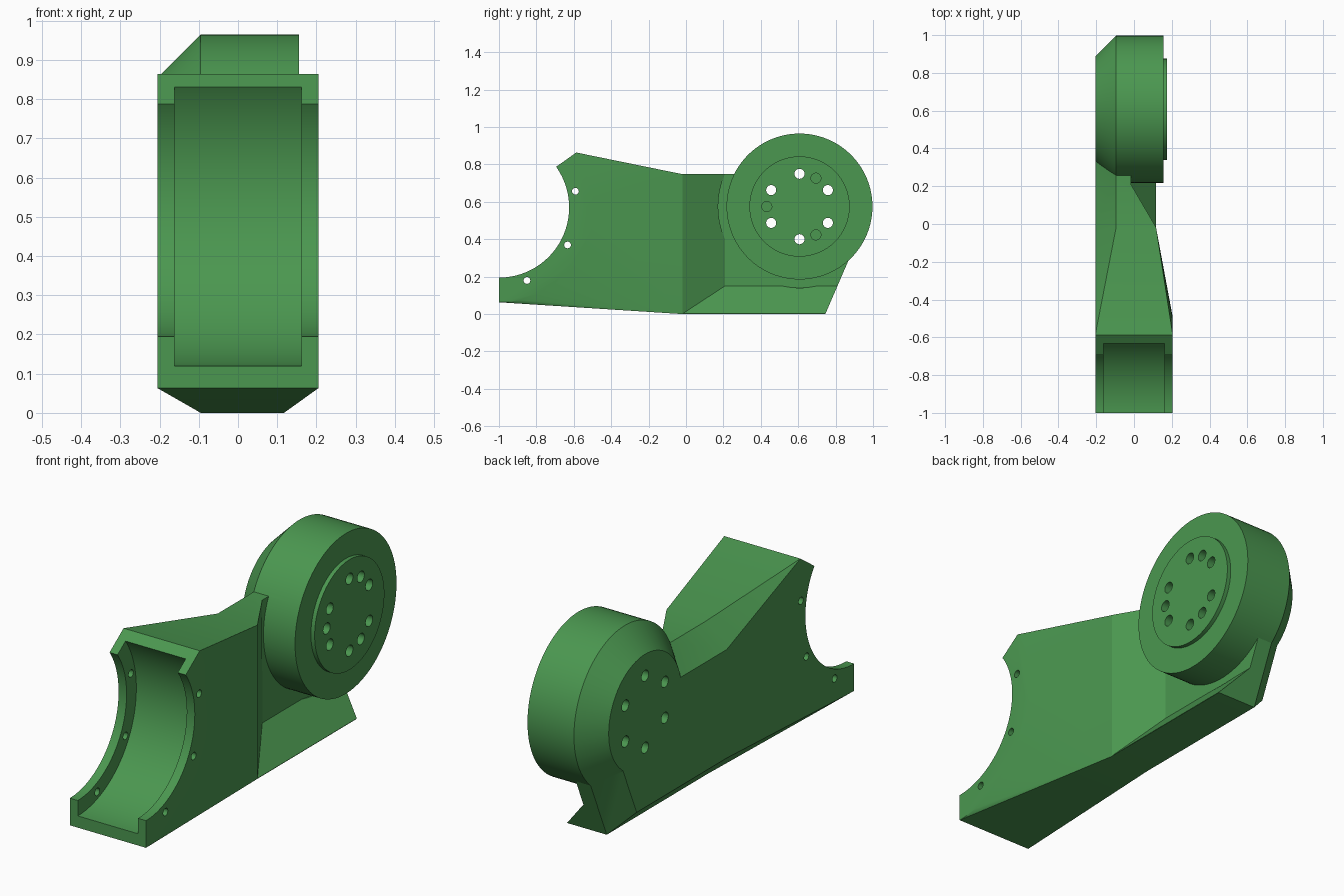
import bpy, bmesh, math
from math import sin, cos, radians, pi

if "Cube" in bpy.data.objects:
    bpy.data.objects.remove(bpy.data.objects["Cube"])

HUB = (0.607, 0.575)      # disc axis in (y, z)
CRADLE = (-1.0, 0.57)     # cradle axis in (y, z)

mat = bpy.data.materials.new("green")
mat.diffuse_color = (0.07, 0.31, 0.08, 1)
mat.use_nodes = True
mat.node_tree.nodes["Principled BSDF"].inputs["Base Color"].default_value = mat.diffuse_color


def hull(name, pts):
    """Convex solid around a set of points."""
    bm = bmesh.new()
    for p in pts:
        bm.verts.new(p)
    res = bmesh.ops.convex_hull(bm, input=bm.verts)
    junk = [g for g in res["geom_interior"] + res["geom_unused"]
            if isinstance(g, bmesh.types.BMVert) and g.is_valid]
    bmesh.ops.delete(bm, geom=list(set(junk)), context='VERTS')
    bmesh.ops.dissolve_limit(bm, angle_limit=radians(0.3), verts=bm.verts, edges=bm.edges)
    bmesh.ops.recalc_face_normals(bm, faces=bm.faces)
    me = bpy.data.meshes.new(name)
    bm.to_mesh(me)
    bm.free()
    ob = bpy.data.objects.new(name, me)
    bpy.context.collection.objects.link(ob)
    return ob


def ring(x, r, c, n=96):
    return [(x, c[0] + r * cos(2 * pi * i / n), c[1] + r * sin(2 * pi * i / n)) for i in range(n)]


def cyl(name, x0, x1, r, c, n=96):
    return hull(name, ring(x0, r, c, n) + ring(x1, r, c, n))


def combine(ob, other, op):
    m = ob.modifiers.new("bool", 'BOOLEAN')
    m.operation = op
    m.solver = 'EXACT'
    m.object = other
    bpy.context.view_layer.objects.active = ob
    bpy.ops.object.modifier_apply(modifier=m.name)
    bpy.data.objects.remove(other)


def polar(c, r, deg):
    return (c[0] + r * cos(radians(deg)), c[1] + r * sin(radians(deg)))


# Arm plate: chamfered outline on the -x side
outer = [(-0.02, 0), (0.745, 0), (0.896, 0.35), (0.6, 0.748), (-0.02, 0.748)]
inset = [(-0.02, 0.11), (0.672, 0.11), (0.776, 0.35), (0.55, 0.638), (-0.02, 0.638)]
body = hull("bracket_arm", [(x, y, z) for x in (-0.095, 0.117) for y, z in outer]
            + [(-0.205, y, z) for y, z in inset])

# Sloped recess and round clearance behind the disc
recess = []
for x, y, z in ((-0.015, 0.208, 0.15), (0.249, -0.244, -0.146)):
    recess += [(x, a, b) for a in (y, 2) for b in (z, 2)]
combine(body, hull("recess", recess), 'DIFFERENCE')
combine(body, cyl("clearance", -0.015, 0.4, 0.435, HUB), 'DIFFERENCE')

# Front block: cradle sector tapering into the arm section
sector = [CRADLE] + [polar(CRADLE, 0.507, -90 + 125.4 * i / 40) for i in range(41)]
section = [(-0.205, 0.11), (-0.095, 0), (0.117, 0), (0.117, 0.748), (-0.095, 0.748), (-0.205, 0.638)]
front = [(x, y, z) for x in (-0.205, 0.205) for y, z in sector]
front += [(x, -0.02, z) for x, z in section]
front += [(x * 0.8, 0.0, 0.374 + (z - 0.374) * 0.9) for x, z in section]
combine(body, hull("front_block", front), 'UNION')

# Cradle bore, wider inner pocket and flange holes
combine(body, cyl("bore", -0.4, 0.4, 0.375, CRADLE, 128), 'DIFFERENCE')
combine(body, cyl("pocket", -0.162, 0.162, 0.45, CRADLE, 128), 'DIFFERENCE')
for deg in (12, -28.7, -69):
    combine(body, cyl("pin_hole", -0.4, 0.4, 0.018, polar(CRADLE, 0.418, deg), 20), 'DIFFERENCE')

# Chamfered disc and raised hub face
disc = hull("disc", ring(-0.205, 0.28, HUB) + ring(-0.095, 0.39, HUB) + ring(0.155, 0.39, HUB))
combine(disc, cyl("hub_face", 0.0, 0.175, 0.268, HUB), 'UNION')
combine(body, disc, 'UNION')

# Six through holes and three blind holes
for i in range(6):
    combine(body, cyl("bolt_hole", -0.4, 0.4, 0.027, polar(HUB, 0.175, 30 + 60 * i), 24), 'DIFFERENCE')
for deg in (60, 180, 300):
    combine(body, cyl("blind_hole", 0.08, 0.4, 0.027, polar(HUB, 0.175, deg), 24), 'DIFFERENCE')

# Finish
body.data.materials.clear()
body.data.materials.append(mat)
for p in body.data.polygons:
    p.material_index = 0
bpy.ops.object.select_all(action='DESELECT')
body.select_set(True)
bpy.context.view_layer.objects.active = body
bpy.ops.object.shade_smooth_by_angle(angle=radians(20))
